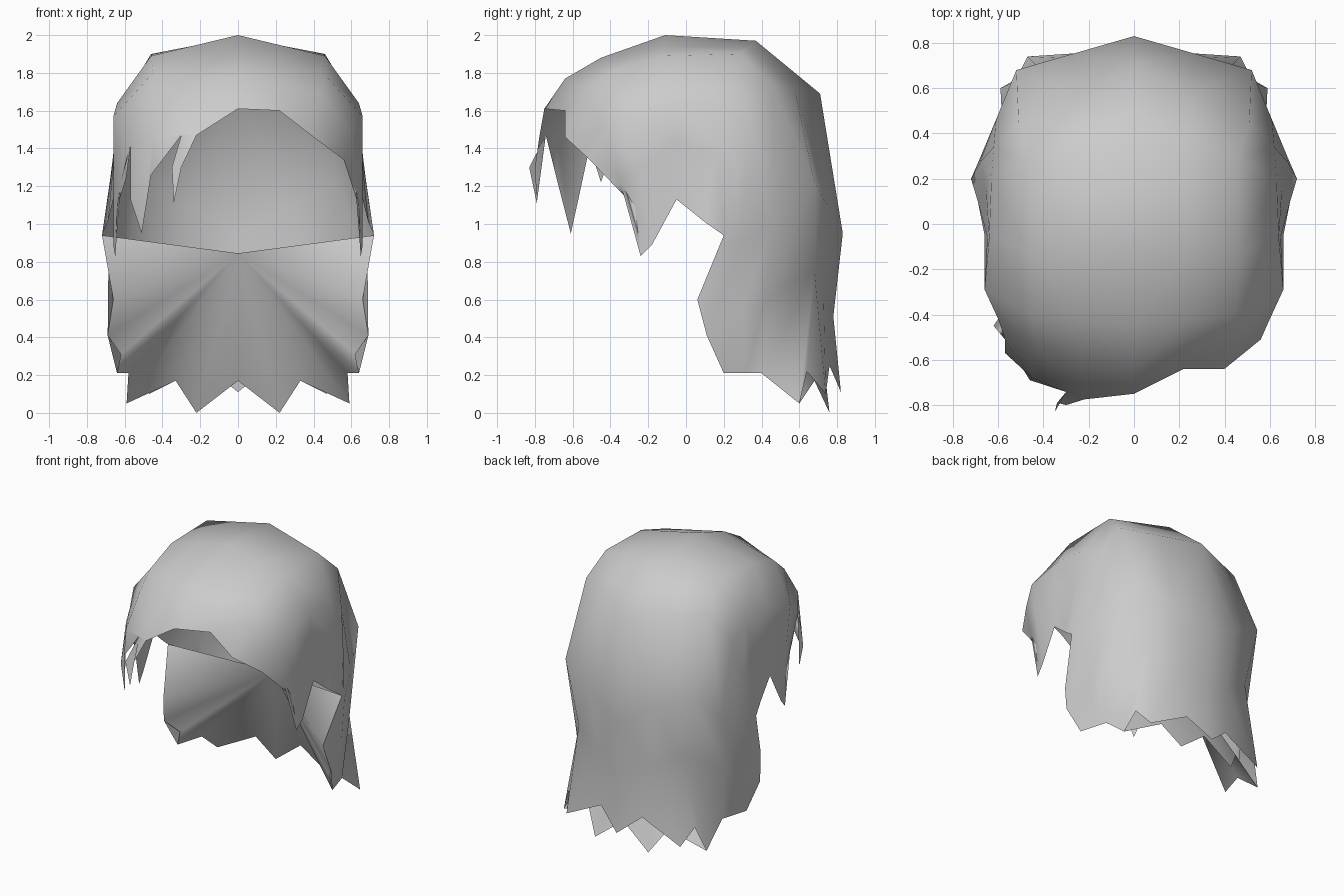
import bpy, bmesh
from mathutils import Vector

if "Cube" in bpy.data.objects:
    bpy.data.objects.remove(bpy.data.objects["Cube"])

hair = bpy.data.materials.new("grey_hair")
hair.diffuse_color = (0.6, 0.6, 0.6, 1)
hair.use_nodes = True
hair.node_tree.nodes["Principled BSDF"].inputs["Base Color"].default_value = hair.diffuse_color

# Rim of the side hair, then the jagged nape hem up to the centre
RIM = [(.72, .2, .94), (.66, .06, .6), (.69, .11, .41), (.62, .2, .31), (.64, .2, .21),
       (.58, .4, .21), (.59, .6, .05), (.33, .68, .17), (.22, .76, 0), (0, .74, .17)]
TIP = RIM[6]

# Guide strands from hairline to hem: centre (y, z), shoulder of the crown, temple, lower edge
CENTRE = [(-.75, 1.61), (-.64, 1.77), (-.45, 1.88), (-.11, 2), (.37, 1.97),
          (.71, 1.69), (.83, .95), (.78, .51), (.82, .11)]
CROWN = [(.4, -.64, 1.46), (.44, -.53, 1.69), (.45, -.4, 1.8), (.46, -.13, 1.89), (.46, .29, 1.9),
         (.51, .45, 1.74), (.52, .68, 1.22), (.41, .68, .75), (.47, .74, .1)]
TEMPLE = [(.56, -.51, 1.34), (.6, -.42, 1.48), (.66, -.29, 1.57), (.64, -.06, 1.64), (.63, .2, 1.62),
          (.62, .34, 1.5), (.61, .46, 1), (.62, .42, .6), RIM[5]]
EDGE = [(.64, -.27, 1.09), (.65, -.24, .83), (.66, -.18, .89), (.66, -.05, 1.13), (.69, .1, 1.01),
        RIM[0], RIM[1], RIM[2], RIM[4]]


def between(a, b, t):
    return [Vector(p).lerp(Vector(q), t) for p, q in zip(a, b)]


def add_face(bm, points, side=1):
    bm.faces.new([bm.verts.new((x * side, y, z)) for x, y, z in points])


def finish(name, bm):
    bmesh.ops.remove_doubles(bm, verts=bm.verts, dist=0.001)
    bmesh.ops.recalc_face_normals(bm, faces=bm.faces)
    mesh = bpy.data.meshes.new(name)
    bm.to_mesh(mesh)
    bm.free()
    mesh.materials.append(hair)
    for p in mesh.polygons:
        p.use_smooth = True
    bpy.context.collection.objects.link(bpy.data.objects.new(name, mesh))


# Fringe points shared by the left hairline and its locks
root, inner, mid, outer = (.22, -.775, 1.47), (.3, -.742, 1.47), (.45, -.68, 1.46), (.57, -.51, 1.41)
bend = (.46, -.69, 1.26)

# Outer shell, both halves
bm = bmesh.new()
for side in (1, -1):
    centre = [(0, y, z) for y, z in CENTRE]
    grid = [centre, between(centre, CROWN, .52), list(CROWN), list(TEMPLE),
            between(TEMPLE, EDGE, .4), EDGE]
    grid[1][0] = (.22, -.64, 1.6)
    grid[1][8] = (.17, .76, .25)
    # widest part above and behind the side rim
    grid[4][5], grid[4][6] = (.675, .28, 1.25), (.685, .28, .88)
    if side < 0:  # fuller fringe on the left
        grid[1][0], grid[2][0], grid[3][0] = root, mid, outer
    for i in range(5):
        for j in range(8):
            if (i, j) != (2, 7):
                add_face(bm, [grid[i][j], grid[i + 1][j], grid[i + 1][j + 1], grid[i][j + 1]], side)
    # hem folded inward between side and back
    notch = (.52, .64, .22)
    hem = [grid[3][7], grid[3][8], TIP, notch, grid[2][8]]
    for a, b in zip(hem, hem[1:]):
        add_face(bm, [grid[2][7], a, b], side)

# Fringe locks hanging on the left
for lock in ([root, (.3, -.8, 1.3), (.34, -.79, 1.11), (.35, -.83, 1.3), inner],
             [inner, bend, mid],
             [bend, (.51, -.61, .95), (.57, -.57, 1.13), outer, mid],
             [outer, (.62, -.45, 1.22), (.6, -.42, 1.31)]):
    add_face(bm, lock, -1)
finish("outer_hair", bm)

# Inner sheet fanning from the nape to the side rim and hem
bm = bmesh.new()
for side in (1, -1):
    for a, b in zip(RIM, RIM[1:]):
        add_face(bm, [(0, .42, .845), a, b], side)
finish("nape_hair", bm)
